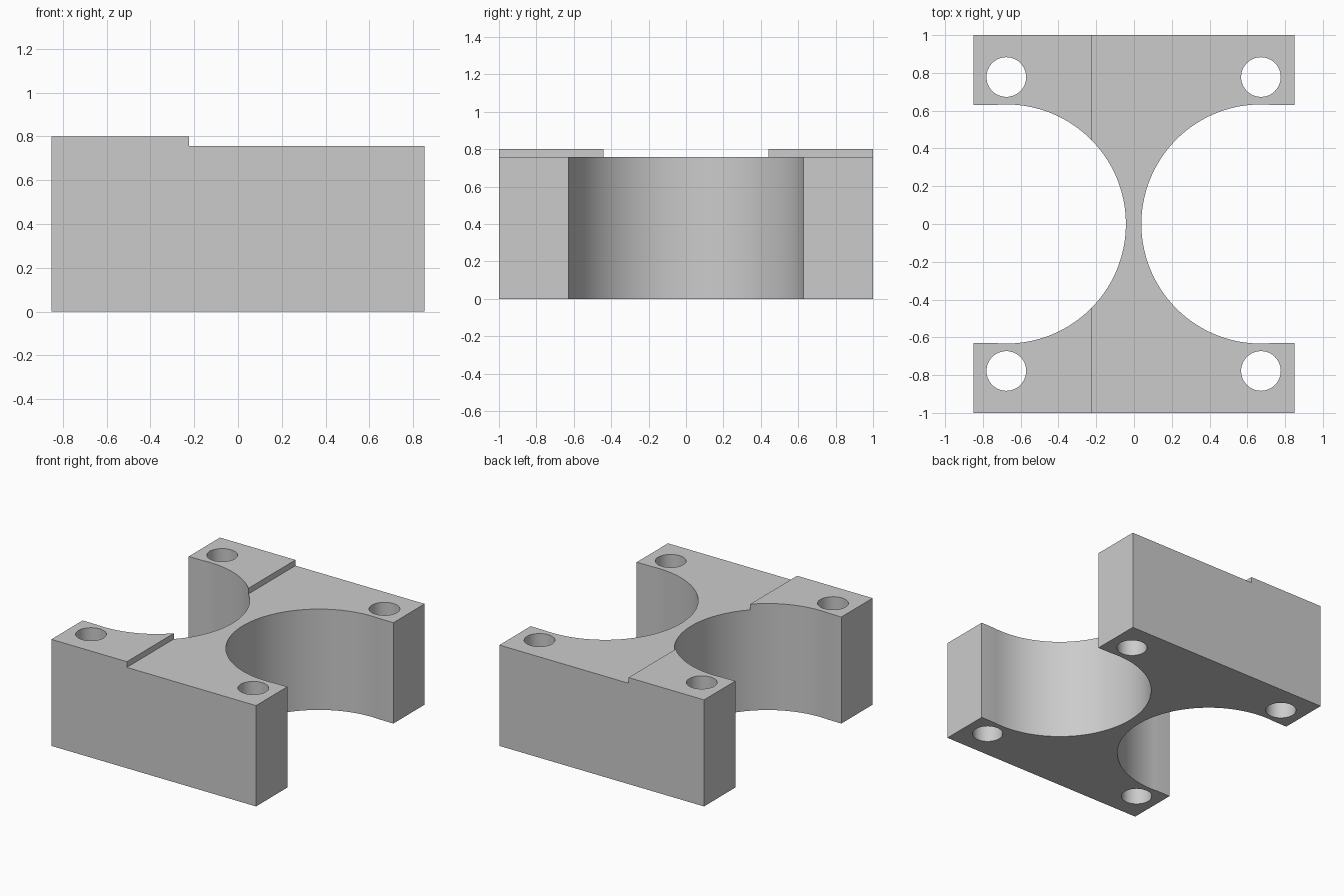
import bpy, bmesh, math
from mathutils import Matrix

default = bpy.data.objects.get("Cube")
if default:
    bpy.data.objects.remove(default, do_unlink=True)

HALF_X, HALF_Y = 0.85, 1.0
LOW, HIGH, STEP_X = 0.757, 0.80, -0.223
BORE_X, BORE_R = 0.674, 0.633
HOLE_X, HOLE_Y, HOLE_R = 0.674, 0.778, 0.105
SHIFT = -0.002

steel = bpy.data.materials.new("plain grey")
steel.use_nodes = True
grey = (0.6, 0.6, 0.6, 1)
steel.diffuse_color = grey
steel.node_tree.nodes["Principled BSDF"].inputs["Base Color"].default_value = grey


def prism(name, points, depth):
    """Closed solid swept from a flat outline."""
    bm = bmesh.new()
    face = bm.faces.new([bm.verts.new(p) for p in points])
    grown = bmesh.ops.extrude_face_region(bm, geom=[face])["geom"]
    bmesh.ops.translate(bm, vec=depth,
                        verts=[g for g in grown if isinstance(g, bmesh.types.BMVert)])
    bmesh.ops.recalc_face_normals(bm, faces=bm.faces)
    mesh = bpy.data.meshes.new(name)
    bm.to_mesh(mesh)
    bm.free()
    mesh.materials.append(steel)
    obj = bpy.data.objects.new(name, mesh)
    bpy.context.collection.objects.link(obj)
    return obj


def arc(cx, cy, r, start, end, count):
    return [(cx + r * math.cos(start + (end - start) * i / count),
             cy + r * math.sin(start + (end - start) * i / count), -0.2)
            for i in range(count + 1)]


# Block with a raised step on one side
side = [(-HALF_X, 0), (HALF_X, 0), (HALF_X, LOW), (STEP_X, LOW),
        (STEP_X, HIGH), (-HALF_X, HIGH)]
block = prism("clamp_block", [(x, -HALF_Y, z) for x, z in side], (0, 2 * HALF_Y, 0))

cutters = []
for s in (-1, 1):
    # Round side recess with a short straight mouth
    mouth = math.acos(0.1)
    outline = arc(BORE_X, 0, BORE_R, mouth, 2 * math.pi - mouth, 96)
    edge = outline[0][1] - 0.002
    outline += [(HALF_X + 0.2, -edge, -0.2), (HALF_X + 0.2, edge, -0.2)]
    cutters.append(prism("recess_cutter", [(s * x + SHIFT, y, z) for x, y, z in outline],
                         (0, 0, 1.2)))
    # Bolt holes
    for t in (-1, 1):
        ring = arc(s * HOLE_X + SHIFT, t * HOLE_Y, HOLE_R, 0, 2 * math.pi, 48)[:-1]
        cutters.append(prism("hole_cutter", ring, (0, 0, 1.2)))

bpy.context.view_layer.objects.active = block
for cutter in cutters:
    cutter.hide_render = True
    mod = block.modifiers.new("cut", "BOOLEAN")
    mod.operation = "DIFFERENCE"
    mod.solver = "EXACT"
    mod.object = cutter
    bpy.ops.object.modifier_apply(modifier=mod.name)
    bpy.data.objects.remove(cutter, do_unlink=True)

# Smooth curved walls, crisp edges
bpy.ops.object.select_all(action="DESELECT")
block.select_set(True)
bpy.ops.object.shade_smooth_by_angle(angle=math.radians(20))
